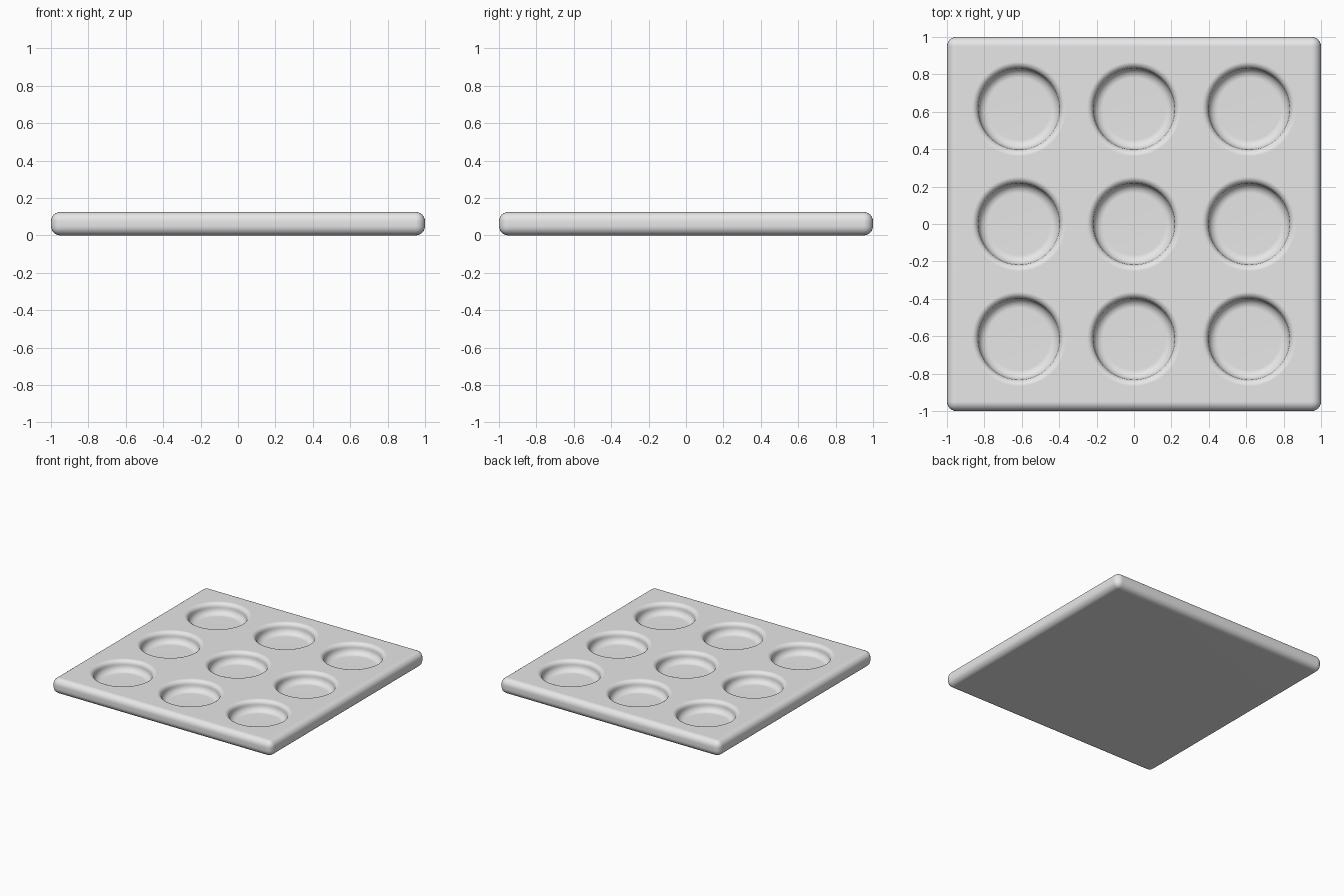
import bpy, bmesh
from math import sin, cos, pi
from mathutils import Matrix

SIZE, HEIGHT = 2.0, 0.125
PITCH, RADIUS, FLOOR = 0.615, 0.217, 0.04
LIP, FILLET, EDGE = 0.035, 0.05, 0.05

if "Cube" in bpy.data.objects:
    bpy.data.objects.remove(bpy.data.objects["Cube"], do_unlink=True)

grey = bpy.data.materials.new("light_grey")
grey.use_nodes = True
grey.diffuse_color = (0.8, 0.8, 0.8, 1)
grey.node_tree.nodes["Principled BSDF"].inputs["Base Color"].default_value = (0.8, 0.8, 0.8, 1)


def make_object(name, bm):
    bmesh.ops.recalc_face_normals(bm, faces=bm.faces)
    mesh = bpy.data.meshes.new(name)
    bm.to_mesh(mesh)
    bm.free()
    mesh.materials.append(grey)
    obj = bpy.data.objects.new(name, mesh)
    bpy.context.collection.objects.link(obj)
    return obj


def arc(cx, cz, radius, start, end, steps=6):
    angles = [start + (end - start) * i / steps for i in range(steps + 1)]
    return [(cx + radius * cos(a), cz + radius * sin(a)) for a in angles]


# Square slab with every edge rounded
bm = bmesh.new()
bmesh.ops.create_cube(bm, size=1, matrix=Matrix.Translation((0, 0, HEIGHT / 2))
                      @ Matrix.Diagonal((SIZE, SIZE, HEIGHT, 1)))
bmesh.ops.bevel(bm, geom=bm.edges[:], offset=EDGE, segments=6, profile=0.5, affect='EDGES')
tray = make_object("tray", bm)

# Pit profile: flat floor, floor fillet, wall, rounded lip
profile = [(0, FLOOR)]
profile += arc(RADIUS - FILLET, FLOOR + FILLET, FILLET, -pi / 2, 0)
profile += arc(RADIUS + LIP, HEIGHT - LIP, LIP, pi, pi / 2)
profile += [(RADIUS + LIP, HEIGHT + 0.1), (0, HEIGHT + 0.1)]

# Nine turned cutters in a square grid
bm = bmesh.new()
for x in (-PITCH, 0, PITCH):
    for y in (-PITCH, 0, PITCH):
        verts = [bm.verts.new((x + r, y, z)) for r, z in profile]
        edges = [bm.edges.new(pair) for pair in zip(verts, verts[1:])]
        bmesh.ops.spin(bm, geom=verts + edges, cent=(x, y, 0), axis=(0, 0, 1),
                       angle=2 * pi, steps=64)
bmesh.ops.remove_doubles(bm, verts=bm.verts[:], dist=0.0005)
cutter = make_object("pit_cutter", bm)
cutter.hide_render = True
cutter.hide_set(True)

# Cut the pits, then keep the flat top evenly shaded
cut = tray.modifiers.new("pits", 'BOOLEAN')
cut.operation, cut.solver, cut.object = 'DIFFERENCE', 'EXACT', cutter
bpy.ops.object.select_all(action='DESELECT')
tray.select_set(True)
bpy.context.view_layer.objects.active = tray
bpy.ops.object.modifier_apply(modifier=cut.name)
bpy.ops.object.shade_smooth_by_angle(angle=pi / 4)
tray.modifiers.new("even_shading", 'WEIGHTED_NORMAL').keep_sharp = True
